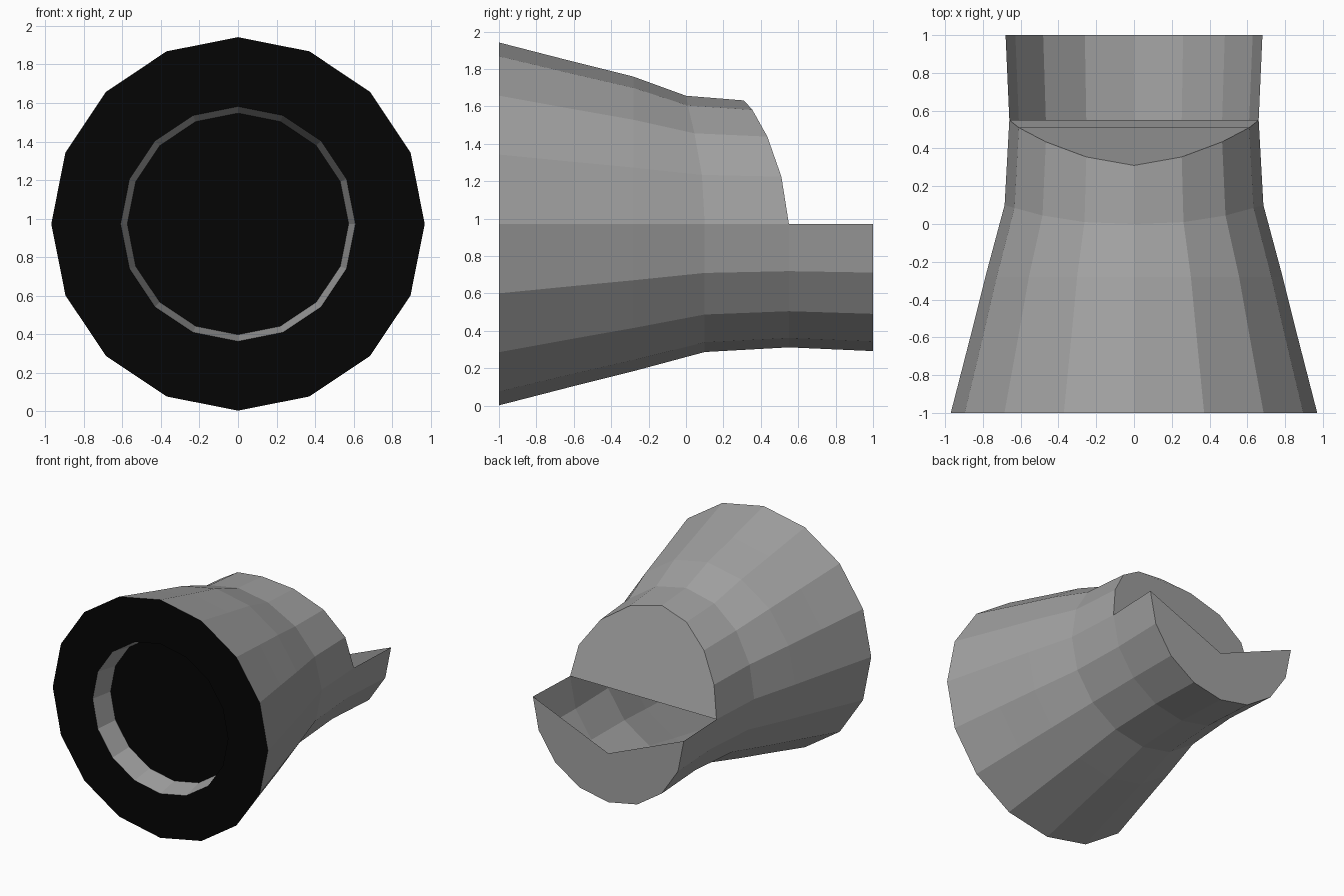
import bpy, bmesh, math

if "Cube" in bpy.data.objects:
    bpy.data.objects.remove(bpy.data.objects["Cube"])

N, ZC = 16, 0.972
bm = bmesh.new()


def ring(y, r, ks=range(N), upper_y=None):
    """16-sided ring, k = 0 at the top; upper_y bends the top half."""
    out = {}
    for k in ks:
        a = 2 * math.pi * k / N
        s = min(k, N - k)                      # steps away from the top
        yy = upper_y[s] if upper_y and s < 4 else y
        out[k] = bm.verts.new((r * math.sin(a), yy, ZC + r * math.cos(a)))
    return out


def bridge(a, b, mat=0):
    for k in range(N):
        j = (k + 1) % N
        if all(i in d for i in (k, j) for d in (a, b)):
            bm.faces.new((a[k], a[j], b[j], b[k])).material_index = mat


# Flared body, with a waist ring leaning forward at the top
front = ring(-1, 0.97)
waist = ring(0.1, 0.685, upper_y=[0.0, 0.01, 0.045, 0.085])
cut = ring(0.55, 0.66, upper_y=[0.31, 0.355, 0.435, 0.51])
body = [front, ring(-0.6, 0.867), ring(-0.28, 0.787), waist, cut]
for a, b in zip(body, body[1:]):
    bridge(a, b)

# Curved face closing the upper half
bm.faces.new([cut[k % N] for k in range(-4, 5)])

# Open lower trough and its notched end wall
tail = ring(1, 0.68, range(4, 13))
bridge(cut, tail)
notch = bm.verts.new((0, 1, 0.69))
bm.faces.new([tail[k] for k in range(4, 13)] + [notch])

# Dark front rim, grey recess wall, dark recess floor
lip = ring(-1, 0.61)
floor = ring(-0.82, 0.575)
bridge(front, lip, 1)
bridge(lip, floor, 0)
bm.faces.new([floor[k] for k in range(N)]).material_index = 1

bmesh.ops.recalc_face_normals(bm, faces=bm.faces[:])
mesh = bpy.data.meshes.new("flared_nozzle")
bm.to_mesh(mesh)
bm.free()

# Mid grey shell, near-black front
for name, v in (("grey", 0.36), ("black", 0.0015)):
    mat = bpy.data.materials.new(name)
    mat.diffuse_color = (v, v, v, 1)
    mat.use_nodes = True
    mat.node_tree.nodes["Principled BSDF"].inputs["Base Color"].default_value = mat.diffuse_color
    mesh.materials.append(mat)
bpy.context.collection.objects.link(bpy.data.objects.new("flared_nozzle", mesh))
